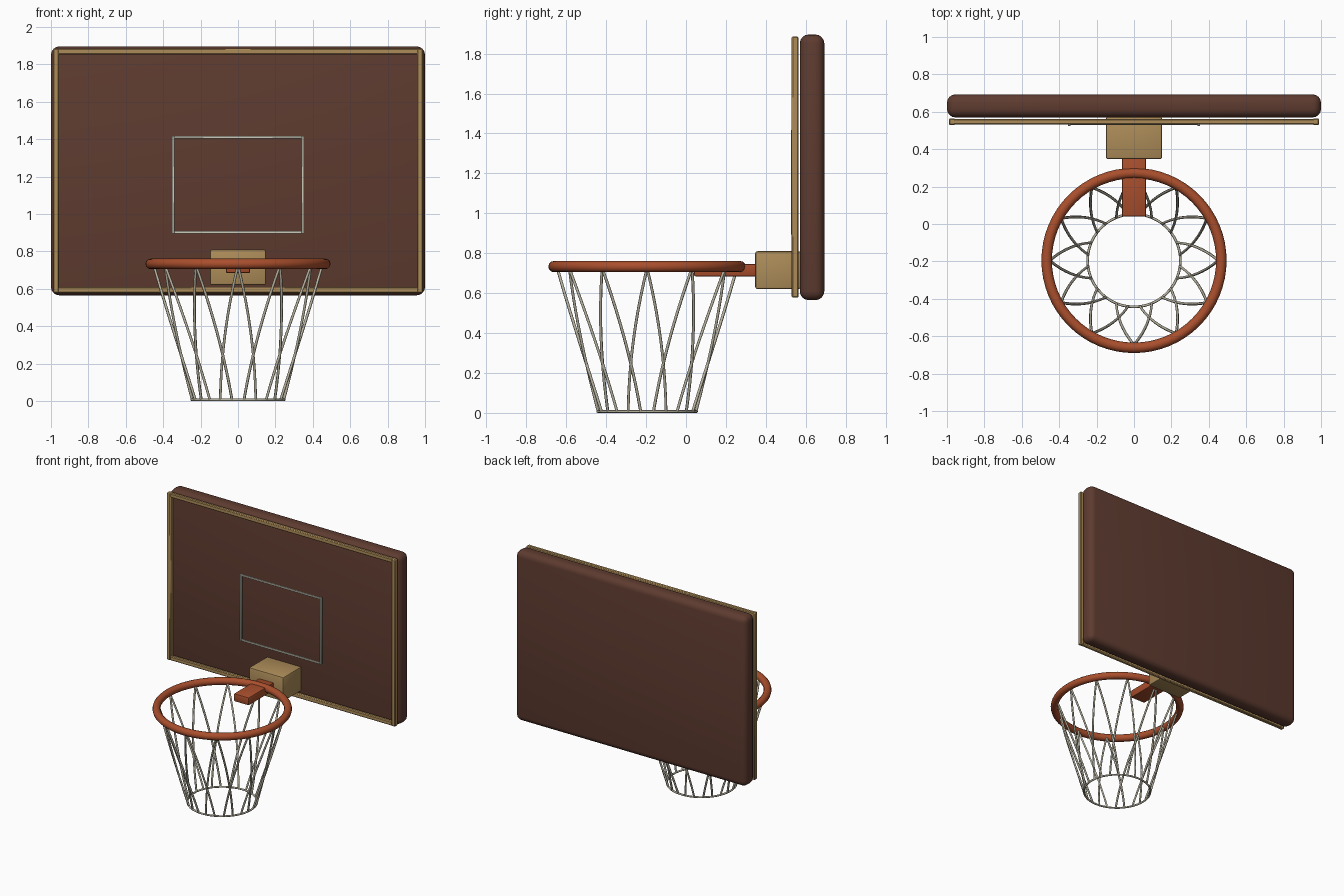
import bpy, bmesh, math

if "Cube" in bpy.data.objects:
    bpy.data.objects.remove(bpy.data.objects["Cube"])

def material(name, rgb):
    m = bpy.data.materials.new(name)
    m.diffuse_color = (*rgb, 1)
    m.use_nodes = True
    m.node_tree.nodes["Principled BSDF"].inputs["Base Color"].default_value = m.diffuse_color
    return m

BROWN = material("board brown", (0.112, 0.044, 0.029))
TAN = material("tan trim", (0.42, 0.265, 0.10))
ORANGE = material("rim orange", (0.40, 0.078, 0.026))
WHITE = material("target white", (0.60, 0.60, 0.50))
CORD = material("net cord", (0.50, 0.47, 0.37))

HOOP_Y = -0.195

def finish(name, bm, mat, smooth=True):
    me = bpy.data.meshes.new(name)
    bmesh.ops.recalc_face_normals(bm, faces=bm.faces)
    bm.to_mesh(me)
    bm.free()
    me.materials.append(mat)
    ob = bpy.data.objects.new(name, me)
    bpy.context.collection.objects.link(ob)
    if smooth:
        bpy.ops.object.select_all(action='DESELECT')
        ob.select_set(True)
        bpy.context.view_layer.objects.active = ob
        bpy.ops.object.shade_smooth_by_angle(angle=math.radians(40))
    return ob

def add_box(bm, x, y, z):
    """Axis-aligned box from (min, max) pairs."""
    geo = bmesh.ops.create_cube(bm, size=1)
    for v in geo["verts"]:
        for i, (a, b) in enumerate((x, y, z)):
            v.co[i] = a if v.co[i] < 0 else b

def box(name, x, y, z, mat, bevel, segments=2):
    bm = bmesh.new()
    add_box(bm, x, y, z)
    bmesh.ops.bevel(bm, geom=bm.edges[:], offset=bevel, segments=segments,
                    profile=0.5, affect='EDGES')
    return finish(name, bm, mat)

def border(name, x, y, z, w, mat, bevel):
    """Rectangular border of four bars."""
    bm = bmesh.new()
    e = 0.003
    for xs in ((x[0], x[0] + w), (x[1] - w, x[1])):
        add_box(bm, xs, y, z)
    for zs in ((z[0], z[0] + w), (z[1] - w, z[1])):
        add_box(bm, (x[0] + e, x[1] - e), (y[0] + e, y[1] - e), zs)
    bmesh.ops.bevel(bm, geom=bm.edges[:], offset=bevel, segments=1,
                    affect='EDGES')
    return finish(name, bm, mat)

def torus(name, z, major, minor, seg, sides, mat):
    bpy.ops.mesh.primitive_torus_add(location=(0, HOOP_Y, z), major_radius=major,
                                     minor_radius=minor, major_segments=seg,
                                     minor_segments=sides)
    ob = bpy.context.object
    ob.name = name
    ob.data.materials.append(mat)
    bpy.ops.object.shade_smooth_by_angle(angle=math.radians(50))
    return ob

# Backboard with its trim and the target rectangle
box("backboard", (-1, 1), (0.57, 0.693), (0.565, 1.896), BROWN, 0.045, 4)
border("board_trim", (-0.99, 0.99), (0.529, 0.564), (0.577, 1.886), 0.034, TAN, 0.006)
border("target_rectangle", (-0.354, 0.354), (0.525, 0.541), (0.895, 1.418), 0.015,
       WHITE, 0.002)

# Bracket block and arm
box("bracket_block", (-0.15, 0.15), (0.347, 0.575), (0.62, 0.81), TAN, 0.011)
box("rim_arm", (-0.065, 0.065), (0.04, 0.36), (0.684, 0.746), ORANGE, 0.008)

# Hoop and the net's lower ring
torus("rim", 0.733, 0.467, 0.028, 64, 12, ORANGE)
torus("net_bottom_ring", 0.007, 0.248, 0.007, 48, 8, CORD)

# Net: twelve hanging points, each with two cords twisting opposite ways
cu = bpy.data.curves.new("net_cords", 'CURVE')
cu.dimensions = '3D'
cu.bevel_depth = 0.0075
cu.bevel_resolution = 1
cu.use_fill_caps = True
STEPS = 10
for k in range(12):
    for side in (-1, 1):
        sp = cu.splines.new('POLY')
        sp.points.add(STEPS)
        for i, p in enumerate(sp.points):
            t = i / STEPS
            a = math.radians(30 * k + side * 22.5 * t)
            r = 0.45 + (0.248 - 0.45) * t
            p.co = (r * math.cos(a), HOOP_Y + r * math.sin(a),
                    0.725 + (0.009 - 0.725) * t, 1)
        sp.use_smooth = True
cu.materials.append(CORD)
net = bpy.data.objects.new("net_cords", cu)
bpy.context.collection.objects.link(net)
bpy.ops.object.select_all(action='DESELECT')
net.select_set(True)
bpy.context.view_layer.objects.active = net
bpy.ops.object.convert(target='MESH')
